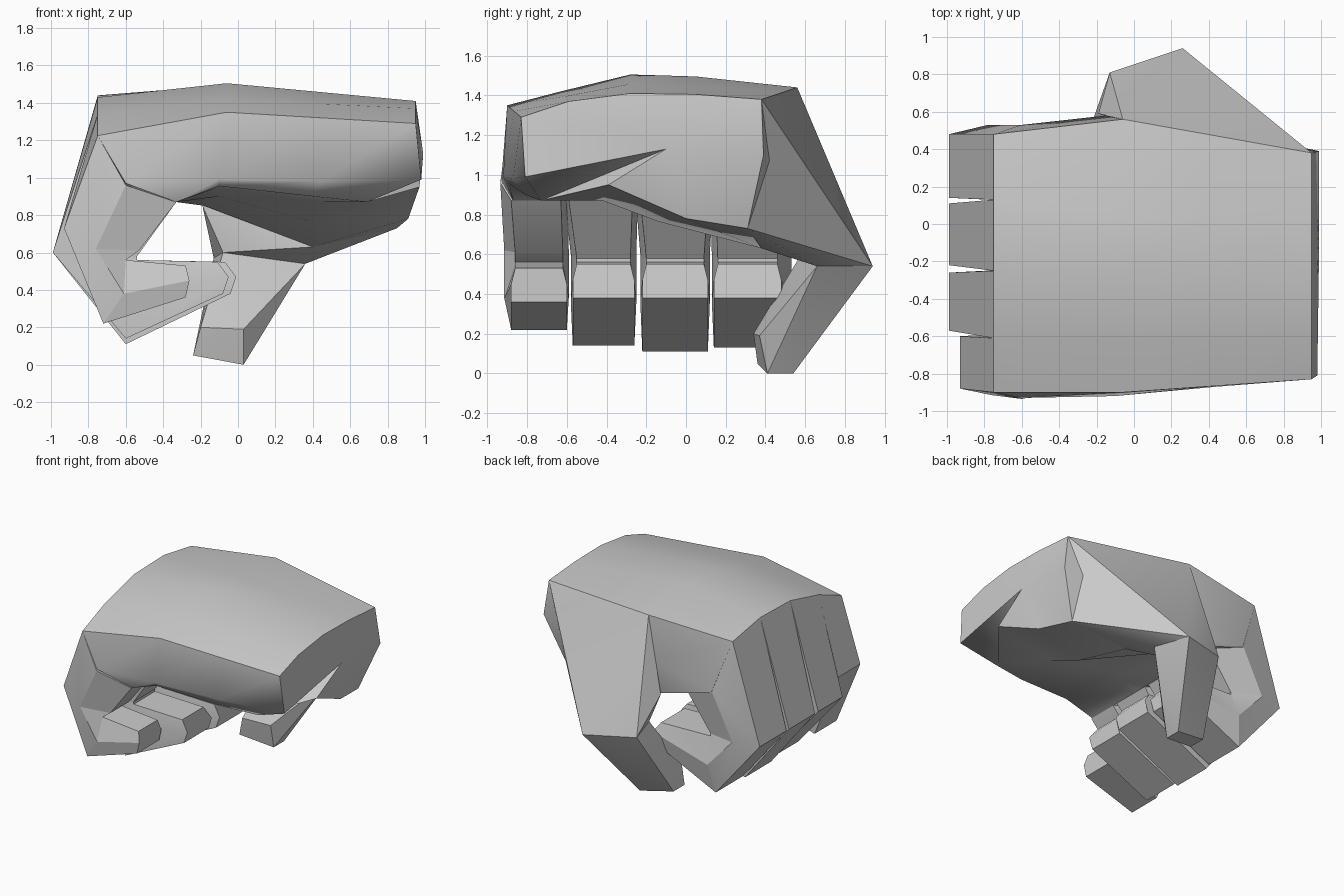
import bpy
import bmesh
import math

default_cube = bpy.data.objects.get("Cube")
if default_cube:
    bpy.data.objects.remove(default_cube, do_unlink=True)

# One plain grey for the whole hand
grey = bpy.data.materials.new("plain_grey")
grey.use_nodes = True
grey.diffuse_color = (0.6, 0.6, 0.6, 1)
shader = next(n for n in grey.node_tree.nodes if n.type == "BSDF_PRINCIPLED")
shader.inputs["Base Color"].default_value = grey.diffuse_color
shader.inputs["Roughness"].default_value = 0.8


def finish(name, bm, smooth_angle):
    """Turn a bmesh into a named, coloured and shaded object."""
    bmesh.ops.recalc_face_normals(bm, faces=bm.faces)
    mesh = bpy.data.meshes.new(name)
    bm.to_mesh(mesh)
    bm.free()
    mesh.materials.append(grey)
    part = bpy.data.objects.new(name, mesh)
    bpy.context.collection.objects.link(part)
    bpy.ops.object.select_all(action="DESELECT")
    part.select_set(True)
    bpy.context.view_layer.objects.active = part
    bpy.ops.object.shade_smooth_by_angle(angle=math.radians(smooth_angle))


def loft(name, rings, smooth_angle, end_centre=None):
    """Bridge closed rings of points; the end cap may fan to a centre."""
    bm = bmesh.new()
    loops = [[bm.verts.new(p) for p in ring] for ring in rings]
    count = len(loops[0])
    for first, second in zip(loops, loops[1:]):
        for i in range(count):
            j = (i + 1) % count
            bm.faces.new((first[i], first[j], second[j], second[i]))
    bm.faces.new(loops[0])
    end = bm.faces.new(loops[-1])
    if end_centre:
        centre = bmesh.ops.poke(bm, faces=[end])["verts"][0]
        centre.co = end_centre
    finish(name, bm, smooth_angle)


def hull(name, points, smooth_angle):
    """Wrap a faceted solid around a few corner points."""
    bm = bmesh.new()
    for p in points:
        bm.verts.new(p)
    result = bmesh.ops.convex_hull(bm, input=bm.verts)
    loose = {v for v in result["geom_interior"] if isinstance(v, bmesh.types.BMVert)}
    bmesh.ops.delete(bm, geom=list(loose), context="VERTS")
    finish(name, bm, smooth_angle)


def top_arc(x, side_heights):
    """Upper points of a palm section, front to back."""
    return [(x, y, z) for y, z in side_heights]


# Palm: knuckle, middle, heel and wrist sections
knuckle_line = [(-0.9, 1.225), (-0.61, 1.34), (-0.25, 1.43), (0.13, 1.44), (0.48, 1.38)]
middle_line = [(-0.9, 1.35), (-0.63, 1.42), (-0.28, 1.505), (0.05, 1.495), (0.56, 1.44)]
wrist_line = [(-0.83, 1.29), (-0.59, 1.37), (-0.28, 1.41), (0.05, 1.405), (0.38, 1.38)]
heel_line = [((ay + by) / 2, (az + bz) / 2)
             for (ay, az), (by, bz) in zip(middle_line, wrist_line)]

knuckle_ring = top_arc(-0.75, knuckle_line) + [(-0.6, 0.53, 0.95)]
knuckle_ring += [(-0.33, y, 0.87) for y in (0.5, 0.13, -0.35, -0.87)]
knuckle_ring += [(-0.6, -0.93, 0.97)]

middle_ring = top_arc(-0.06, middle_line) + [
    (-0.15, 0.58, 1.1), (-0.18, 0.57, 0.85), (-0.1, 0.1, 0.9),
    (-0.1, -0.35, 0.95), (-0.1, -0.89, 0.955), (-0.1, -0.92, 0.99)]

heel_ring = top_arc(0.445, heel_line) + [
    (0.45, 0.5, 1.0), (0.4, 0.38, 0.63), (0.4, -0.14, 0.765),
    (0.45, -0.42, 0.87), (0.4, -0.81, 0.9), (0.44, -0.87, 0.98)]

wrist_ring = top_arc(0.95, wrist_line) + [
    (0.99, 0.39, 1.1), (0.85, 0.31, 0.73), (0.91, 0, 0.78),
    (0.97, -0.39, 0.95), (0.69, -0.73, 0.87), (0.98, -0.81, 0.99)]

loft("palm", [knuckle_ring, middle_ring, heel_ring, wrist_ring], 62,
     (0.99, -0.1, 1.13))

# Thumb: broad base, then a bent end segment
thumb_knuckle = [(0.26, 0.94, 0.54), (-0.13, 0.81, 0.57), (0.36, 0.66, 0.54),
                 (-0.08, 0.58, 0.6)]
hull("thumb_base", thumb_knuckle + [
    (0.95, 0.38, 1.38), (-0.06, 0.56, 1.44), (-0.19, 0.59, 0.85),
    (0.85, 0.31, 0.73), (0.4, 0.38, 0.63)], 32)
hull("thumb_tip", thumb_knuckle + [
    (0.03, 0.54, 0), (0.03, 0.41, 0), (0.03, 0.37, 0.19),
    (-0.24, 0.5, 0.05), (-0.24, 0.36, 0.05), (-0.2, 0.34, 0.2)], 30)


# Curled fingers: six-sided sections with a ridge along each flank.
# Each bend lists the outer, ridge and inner points of the side profile.
def long_bends(tip, low):
    return [((-0.99, 0.6), (-0.78, 0.6), (-0.54, 0.58)),
            ((-0.6, low), (-0.56, 0.36), (-0.54, 0.56)),
            ((tip - 0.03, 0.38), (tip, 0.47), (tip - 0.06, 0.55))]


little_bends = [((-0.93, 0.73), (-0.76, 0.62), (-0.53, 0.61)),
                ((-0.72, 0.22), (-0.61, 0.38), (-0.6, 0.56)),
                ((-0.28, 0.36), (-0.26, 0.45), (-0.28, 0.53))]

fingers = [
    ("little_finger", -0.88, -0.6, 0.035, 0.01, little_bends),
    ("ring_finger", -0.57, -0.26, 0.01, 0.01, long_bends(-0.05, 0.14)),
    ("middle_finger", -0.22, 0.11, 0.01, 0.01, long_bends(-0.01, 0.11)),
    ("index_finger", 0.14, 0.48, 0.01, 0.05, long_bends(-0.04, 0.13)),
]
inset = 0.02


def section(front, back, bulge_front, bulge_back, outer_heights, bend):
    """One ring: outer pair, flank ridges and narrower inner pair."""
    (ox, _), (rx, rz), (ix, iz) = bend
    return [(ox, front, outer_heights[0]), (rx, front - bulge_front, rz),
            (ix, front + inset, iz), (ix, back - inset, iz),
            (rx, back + bulge_back, rz), (ox, back, outer_heights[1])]


for index, (name, front, back, bulge_front, bulge_back, bends) in enumerate(fingers):
    (y0, z0), (y1, z1) = knuckle_line[index:index + 2]
    base = ((-0.75, z0), (-0.6, 0.96), (-0.33, 0.87))
    rings = [section(y0, y1, bulge_front, bulge_back, (z0, z1), base)]
    for bend in bends:
        # The flank ridges fade out at the fingertip
        fade = 0 if bend is bends[-1] else 1
        height = bend[0][1]
        rings.append(section(front, back, bulge_front * fade, bulge_back * fade,
                             (height, height), bend))
    loft(name, rings, 18)
